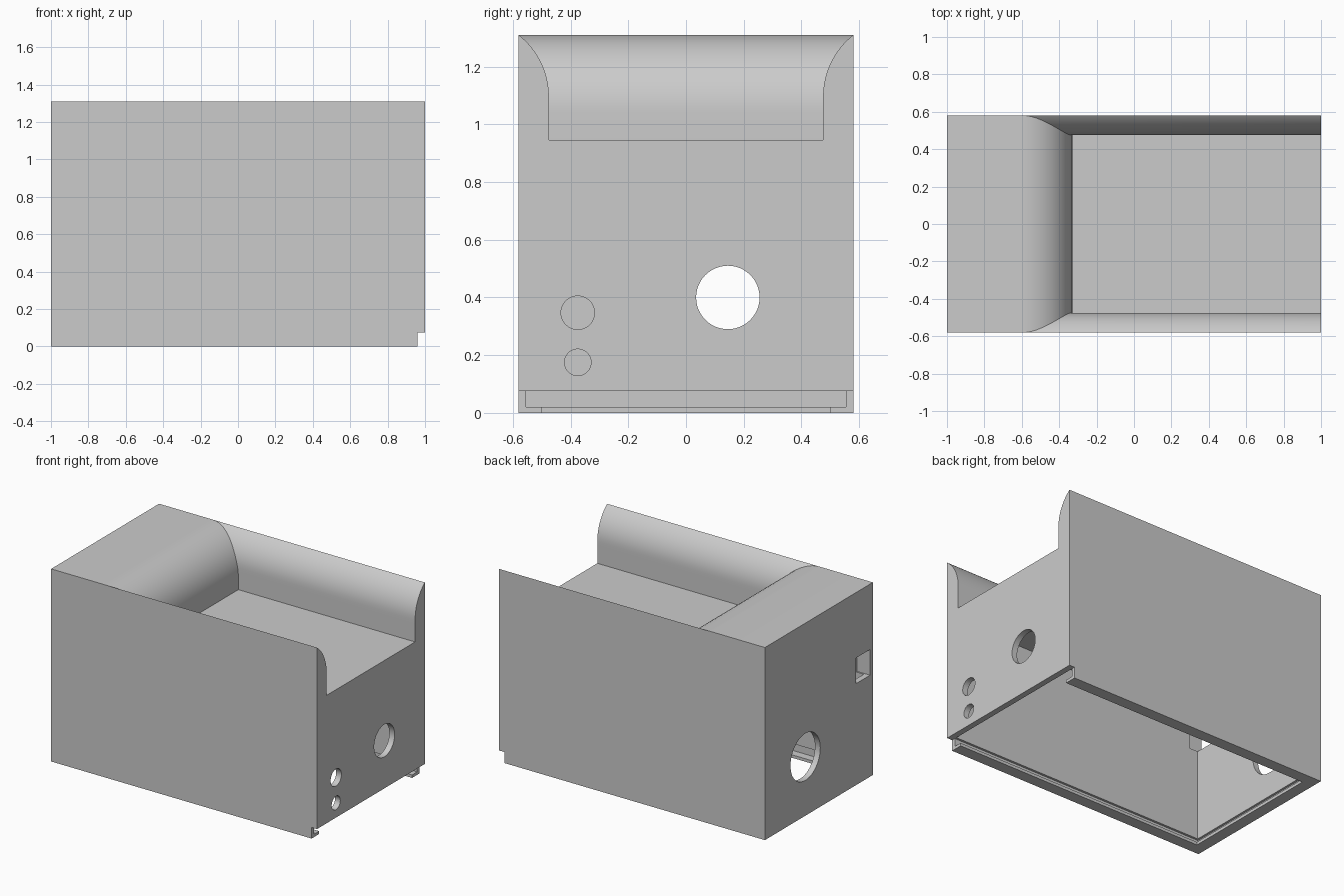
import bpy, bmesh, math
from mathutils import Matrix

default = bpy.data.objects.get("Cube")
if default:
    bpy.data.objects.remove(default, do_unlink=True)

HALF_Y, HEIGHT, WALL = 0.58, 1.31, 0.04
FLOOR, RADIUS, STEPS = 0.945, 0.27, 16

grey = bpy.data.materials.new("light grey")
grey.use_nodes = True
grey.diffuse_color = (0.6, 0.6, 0.6, 1)
grey.node_tree.nodes["Principled BSDF"].inputs["Base Color"].default_value = grey.diffuse_color


def finish(name, bm):
    bmesh.ops.recalc_face_normals(bm, faces=bm.faces)
    mesh = bpy.data.meshes.new(name)
    bm.to_mesh(mesh)
    bm.free()
    mesh.materials.append(grey)
    obj = bpy.data.objects.new(name, mesh)
    bpy.context.collection.objects.link(obj)
    return obj


def box(name, x, y, z):
    bm = bmesh.new()
    bmesh.ops.create_cube(bm, size=1)
    for v in bm.verts:
        for i, (lo, hi) in enumerate((x, y, z)):
            v.co[i] = hi if v.co[i] > 0 else lo
    return finish(name, bm)


def bore(name, x, y, z, r):
    """Round cutter running along x through an end wall."""
    bm = bmesh.new()
    bmesh.ops.create_cone(bm, cap_ends=True, segments=48, radius1=r, radius2=r, depth=0.2,
                          matrix=Matrix.Translation((x, y, z)) @ Matrix.Rotation(math.pi / 2, 4, "Y"))
    return finish(name, bm)


def tray(name, shift=0.0, widen=0.0):
    """Stack of rectangles opening upward along rounded shoulders."""
    levels = [(FLOOR, -0.33)]
    for i in range(STEPS + 1):
        a = math.pi / 2 * i / STEPS
        levels.append((HEIGHT - RADIUS + RADIUS * math.sin(a), -0.6 + RADIUS * math.cos(a)))
    levels.append((HEIGHT + 0.1, -0.6))
    bm = bmesh.new()
    rings = []
    for z, x in levels:
        rise = min(max(0, z - 1.096), HEIGHT - 1.096)
        y = 0.475 + RADIUS - math.sqrt(RADIUS ** 2 - rise ** 2) + widen
        rings.append([bm.verts.new((px, py, z - shift)) for px, py in
                      ((x - shift, -y), (1.1, -y), (1.1, y), (x - shift, y))])
    for low, high in zip(rings, rings[1:]):
        for i in range(4):
            j = (i + 1) % 4
            bm.faces.new((low[i], low[j], high[j], high[i]))
    bm.faces.new(rings[0])
    bm.faces.new(rings[-1])
    return finish(name, bm)


def cut(target, cutter):
    cutter.hide_render = True
    mod = target.modifiers.new("cut", "BOOLEAN")
    mod.operation, mod.solver, mod.object = "DIFFERENCE", "EXACT", cutter
    bpy.context.view_layer.objects.active = target
    bpy.ops.object.modifier_apply(modifier=mod.name)
    bpy.data.objects.remove(cutter, do_unlink=True)


# Outer block with the open tray on top
housing = box("housing", (-1, 1), (-HALF_Y, HALF_Y), (0, HEIGHT))
cut(housing, tray("tray_cutter"))

# Hollow interior, which follows the tray from beneath
inner_y = HALF_Y - WALL
cavity = box("cavity_cutter", (-1 + WALL, 1 - WALL), (-inner_y, inner_y), (0.06, HEIGHT - WALL))
cut(cavity, tray("inner_tray_cutter", WALL, 0.1))
cut(housing, cavity)

# Sliding cover slot, bottom opening and end notch
cut(housing, box("slot_cutter", (-0.975, 1.1), (-0.555, 0.555), (0.02, 0.075)))
cut(housing, box("opening_cutter", (-0.92, 1.1), (-0.5, 0.5), (-0.1, 0.04)))
cut(housing, box("notch_cutter", (1 - WALL, 1.1), (-0.7, 0.7), (-0.1, 0.075)))

# Round holes in the end walls and the square switch hole
for x, y, z, r in ((1, 0.145, 0.4, 0.11), (1, -0.375, 0.347, 0.058),
                   (1, -0.375, 0.175, 0.046), (-1, 0.145, 0.4, 0.16)):
    cut(housing, bore("hole_cutter", x, y, z, r))
cut(housing, box("switch_cutter", (-1.1, -0.9), (-0.55, -0.4), (0.69, 0.865)))

bpy.ops.object.select_all(action="DESELECT")
housing.select_set(True)
bpy.context.view_layer.objects.active = housing
bpy.ops.object.shade_smooth_by_angle(angle=math.radians(20))
